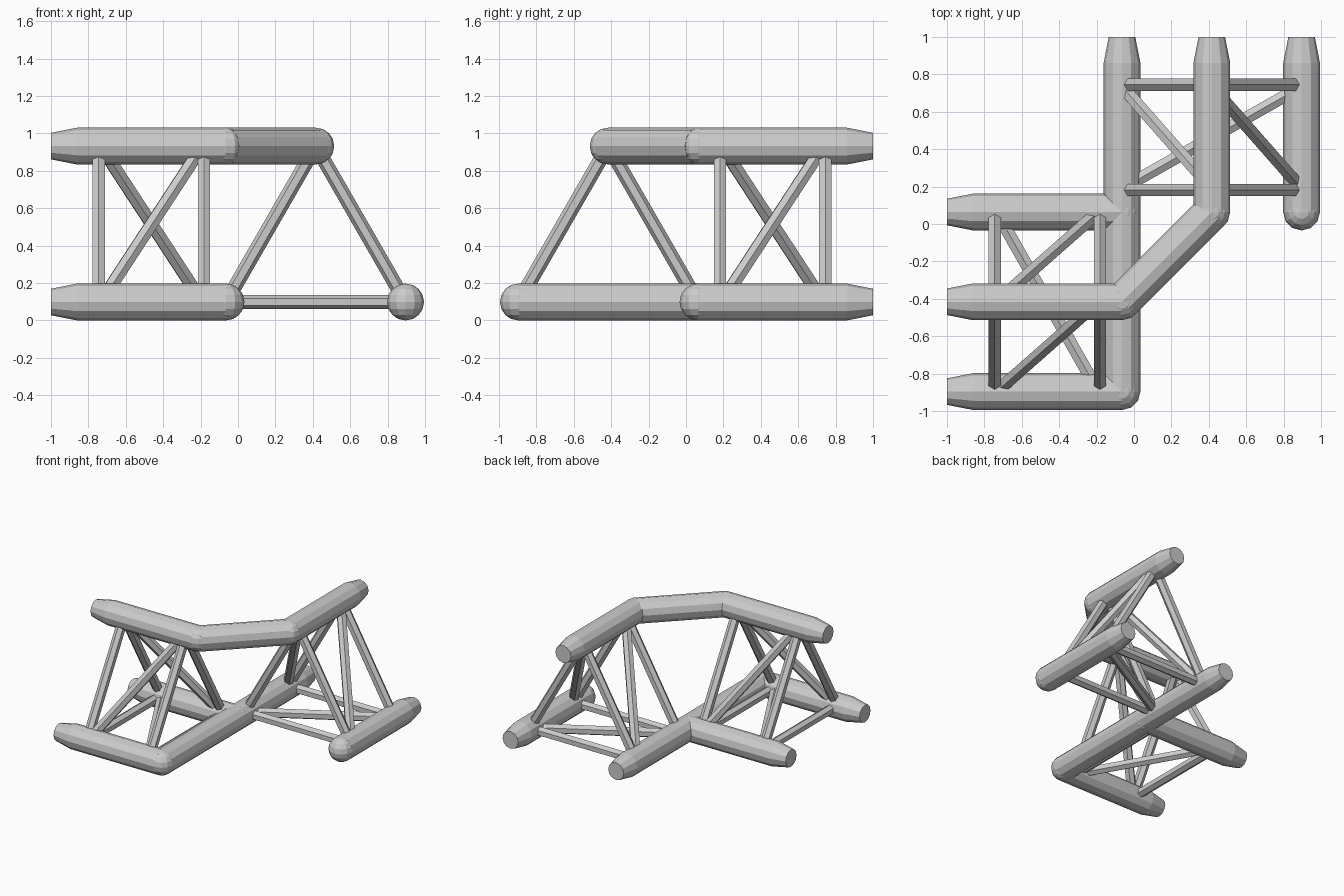
import bpy, bmesh
from mathutils import Vector, Matrix

if "Cube" in bpy.data.objects:
    bpy.data.objects.remove(bpy.data.objects["Cube"])

R, R_END, R_BAR = 0.0985, 0.071, 0.038
Z0, Z1 = 0.0985, 0.932
Y_BACK, Y_FRONT, Y_TOP = 0.064, -0.896, -0.416
X_JOINT = -0.064


def finish(name, bm):
    bmesh.ops.recalc_face_normals(bm, faces=bm.faces)
    mesh = bpy.data.meshes.new(name)
    bm.to_mesh(mesh)
    bm.free()
    ob = bpy.data.objects.new(name, mesh)
    bpy.context.collection.objects.link(ob)
    return ob


def rod(bm, a, b, r1, r2, sides):
    a, b = Vector(a), Vector(b)
    d = b - a
    m = Matrix.Translation((a + b) / 2) @ d.to_track_quat('Z', 'Y').to_matrix().to_4x4()
    bmesh.ops.create_cone(bm, cap_ends=True, segments=sides, radius1=r1, radius2=r2,
                          depth=d.length, matrix=m)


def main_tube(name, place, y, z):
    # straight tube with a tapered plug end and a rounded joint end
    bm = bmesh.new()
    a, b, c = place((X_JOINT, y, z)), place((-0.86, y, z)), place((-1, y, z))
    rod(bm, a, b, R, R, 12)
    rod(bm, b, c, R, R_END, 12)
    bmesh.ops.remove_doubles(bm, verts=bm.verts, dist=0.0005)
    # drop the hidden wall where tube and taper meet
    inner = [f for f in bm.faces if len(f.verts) == 12
             and (f.calc_center_median() - Vector(b)).length < 0.001]
    bmesh.ops.delete(bm, geom=inner, context='FACES_ONLY')
    bmesh.ops.create_uvsphere(bm, u_segments=12, v_segments=8, radius=R,
                              matrix=Matrix.Translation(a))
    finish(name, bm)


def brace(name, a, b):
    bm = bmesh.new()
    rod(bm, a, b, R_BAR, R_BAR, 6)
    finish(name, bm)


def left_place(p):
    return Vector(p)


def back_place(p):
    # quarter turn of the left arm
    return Vector((p[1] + Y_BACK - Y_FRONT + X_JOINT - Y_BACK, -p[0], p[2]))


for side, place in (("left", left_place), ("back", back_place)):
    # three chords of the triangular truss
    chords = {"first": (Y_FRONT, Z0), "top": (Y_TOP, Z1), "second": (Y_BACK, Z0)}
    for n, (y, z) in chords.items():
        main_tube(f"{side}_{n}_tube", place, y, z)
    # each truss face: two straight struts and one diagonal
    for p, q in (("first", "top"), ("top", "second"), ("second", "first")):
        (y1, z1), (y2, z2) = chords[p], chords[q]
        for i, (x1, x2) in enumerate(((-0.745, -0.745), (-0.182, -0.182), (-0.735, -0.19))):
            brace(f"{side}_{p}_{q}_brace_{i}", place((x1, y1, z1)), place((x2, y2, z2)))

# corner connectors between the two arms
for name, a, b in (
        ("lower_connector_tube", (X_JOINT, Y_FRONT, Z0), (X_JOINT, Y_BACK, Z0)),
        ("upper_connector_tube", left_place((X_JOINT, Y_TOP, Z1)), back_place((X_JOINT, Y_TOP, Z1)))):
    bm = bmesh.new()
    rod(bm, a, b, R, R, 12)
    finish(name, bm)
